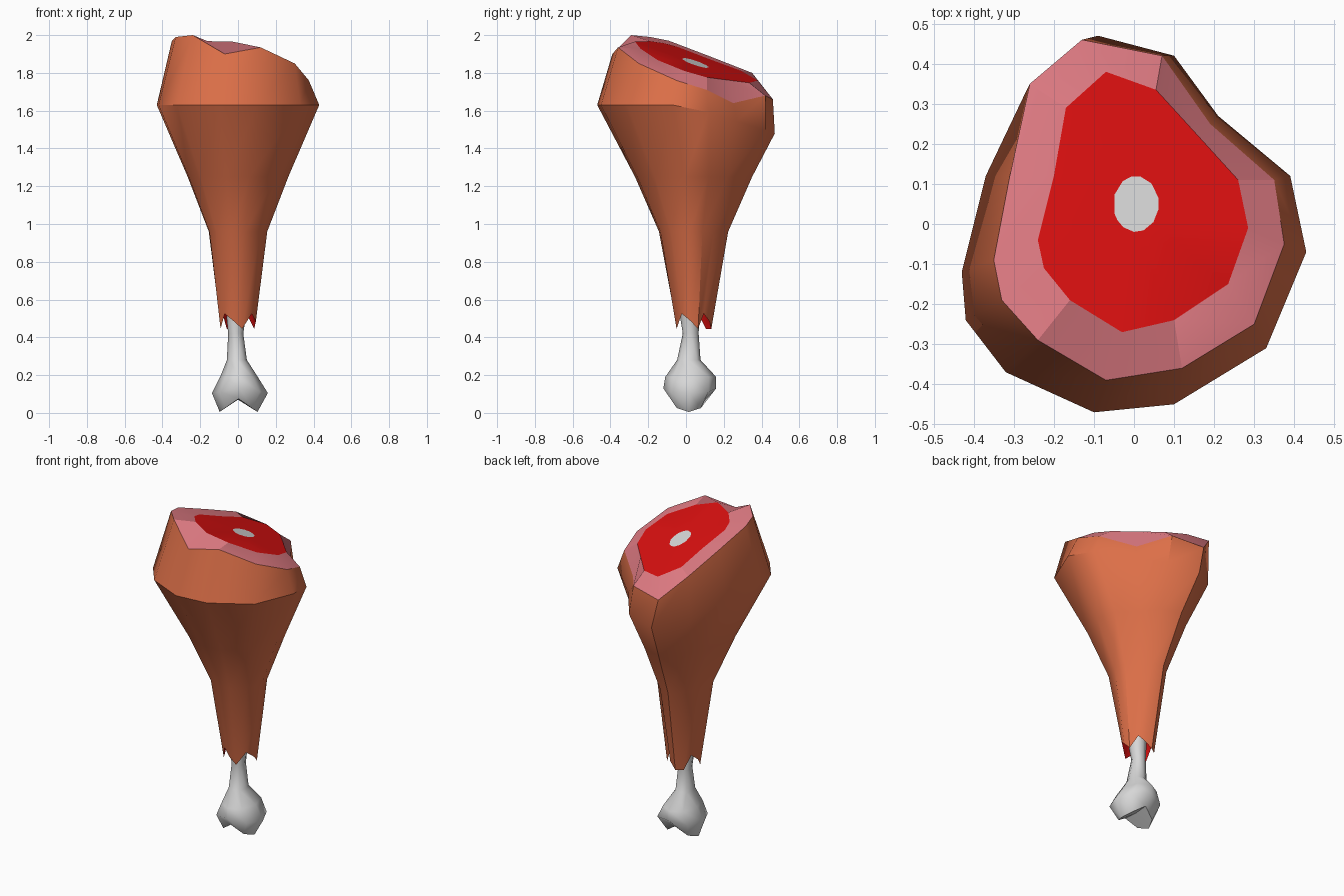
import bpy
import bmesh
from math import atan2, cos, sin, pi, radians

default_cube = bpy.data.objects.get("Cube")
if default_cube:
    bpy.data.objects.remove(default_cube, do_unlink=True)


def make_material(name, red, green, blue):
    material = bpy.data.materials.new(name)
    material.use_nodes = True
    colour = (red, green, blue, 1)
    material.diffuse_color = colour
    material.node_tree.nodes["Principled BSDF"].inputs["Base Color"].default_value = colour
    return material


skin_colour = make_material("roasted skin", 0.72, 0.16, 0.065)
fat_colour = make_material("pink fat", 0.75, 0.2, 0.23)
meat_colour = make_material("red meat", 0.7, 0.005, 0.005)
bone_colour = make_material("pale bone", 0.68, 0.68, 0.68)


def loft(name, rings, materials, band_materials=None, cap_start=None, cap_end=None, angle=40):
    """Bridge closed rings of equal length; caps are fans to a given point."""
    mesh_builder = bmesh.new()
    loops = [[mesh_builder.verts.new(point) for point in ring] for ring in rings]
    count = len(loops[0])
    for band, (lower, upper) in enumerate(zip(loops, loops[1:])):
        for i in range(count):
            j = (i + 1) % count
            face = mesh_builder.faces.new((lower[i], lower[j], upper[j], upper[i]))
            face.material_index = band_materials[band] if band_materials else 0
    for loop, tip in ((loops[0], cap_start), (loops[-1], cap_end)):
        if tip:
            centre = mesh_builder.verts.new(tip)
            for i in range(count):
                face = mesh_builder.faces.new((loop[i], loop[(i + 1) % count], centre))
                face.material_index = len(materials) - 1
    bmesh.ops.recalc_face_normals(mesh_builder, faces=mesh_builder.faces)
    # An open cut surface must face upward
    if name == "cut_face" and sum(face.normal.z for face in mesh_builder.faces) < 0:
        bmesh.ops.reverse_faces(mesh_builder, faces=mesh_builder.faces)
    mesh = bpy.data.meshes.new(name)
    mesh_builder.to_mesh(mesh)
    mesh_builder.free()
    for material in materials:
        mesh.materials.append(material)
    item = bpy.data.objects.new(name, mesh)
    bpy.context.collection.objects.link(item)
    bpy.ops.object.select_all(action="DESELECT")
    item.select_set(True)
    bpy.context.view_layer.objects.active = item
    bpy.ops.object.shade_smooth_by_angle(angle=radians(angle))
    return item


# Outlines, clockwise from the back: rim of the cut, red meat, widest girth
rim = [(-.13, .46, 1.66), (.07, .42, 1.68), (.19, .25, 1.64), (.35, .11, 1.71),
       (.375, -.05, 1.76), (.3, -.25, 1.85), (.12, -.36, 1.935), (-.07, -.39, 1.9),
       (-.24, -.29, 2), (-.33, -.19, 1.99), (-.35, -.09, 1.97), (-.31, .12, 1.89),
       (-.26, .35, 1.8)]
meat = [(-.07, .38), (.055, .335), (.16, .22), (.26, .11), (.285, -.01), (.235, -.15),
        (.1, -.24), (-.03, -.27), (-.16, -.19), (-.225, -.11), (-.24, -.04), (-.2, .12),
        (-.17, .29)]
girth = [(-.09, .47), (.1, .42), (.21, .27), (.39, .12), (.43, -.07), (.33, -.31),
         (.1, -.45), (-.1, -.47), (-.32, -.37), (-.42, -.24), (-.43, -.12), (-.37, .12),
         (-.27, .33)]


def on_cut(x, y):
    """Lift a point onto the slanted cut."""
    return (x, y, 1.87 - .22 * x - .33 * y)


def girth_ring(scale_x, scale_y, height, ragged=0):
    """Scaled copy of the girth outline, optionally with a torn edge."""
    return [(x * scale_x, y * scale_y + .04, height + ragged * (i % 3 - 1))
            for i, (x, y) in enumerate(girth)]


# Skin, from the widest girth down to the torn end, then the red lining inside
widest = [(x, y, 1.63 - .32 * max(y, 0)) for x, y in girth]
skin_rings = [rim, widest,
              girth_ring(.62, .66, 1.25),
              girth_ring(.36, .39, .96),
              girth_ring(.22, .2, .485, .04),
              girth_ring(.18, .17, .56)]
loft("leg_skin", skin_rings, [skin_colour, meat_colour], [0, 0, 0, 0, 1],
     cap_end=(0, .04, .66))

# Slanted cut: fat rim, red meat and the bone end
meat_ring = [on_cut(x, y) for x, y in meat]
bone_ring = []
for x, y in meat:
    turn = atan2(y - .05, x)
    bone_ring.append(on_cut(.057 * cos(turn) + .005, .07 * sin(turn) + .05))
loft("cut_face", [rim, meat_ring, bone_ring], [fat_colour, meat_colour, bone_colour],
     [0, 1], cap_end=on_cut(.005, .05), angle=20)


def oval(height, centre_x, centre_y, radius_x, radius_y, lobe=0):
    """Eight-sided ring; lobe pulls its left and right ends down."""
    turns = [i * pi / 4 for i in range(8)]
    return [(centre_x + radius_x * cos(t), centre_y + radius_y * sin(t),
             height - lobe * abs(cos(t))) for t in turns]


# Bone with a two-lobed knuckle
bone_rings = [oval(.75, 0, .03, .05, .05),
              oval(.5, -.01, .02, .05, .05),
              oval(.42, -.012, .025, .04, .042),
              oval(.28, -.006, .015, .053, .062),
              oval(.19, .005, .025, .1, .135),
              oval(.13, .01, .02, .148, .14, .025),
              oval(.075, .003, .015, .1, .09, .07)]
loft("leg_bone", bone_rings, [bone_colour], cap_start=(0, .03, .75),
     cap_end=(0, .015, .07), angle=60)
